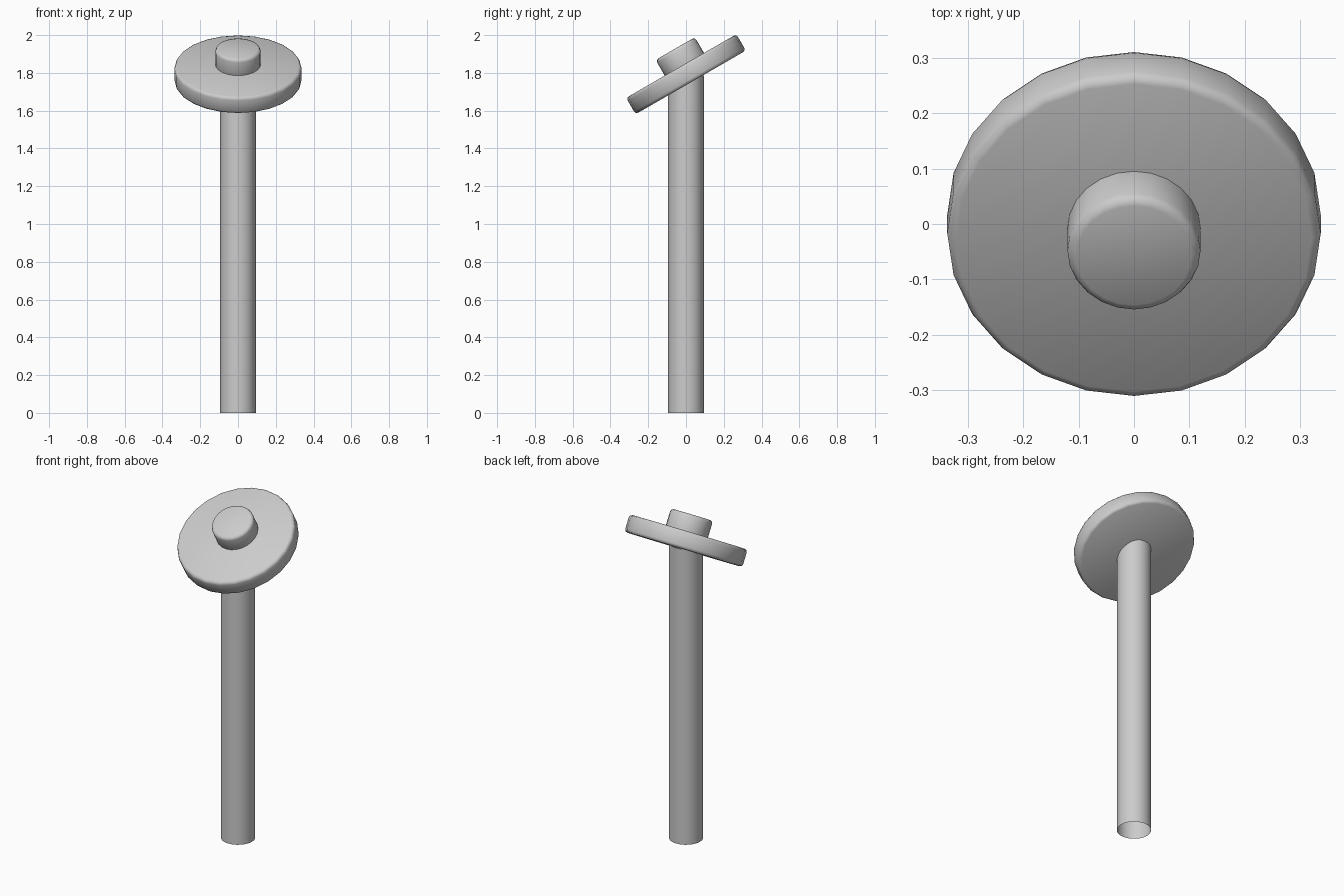
import bpy
import bmesh
from math import radians
from mathutils import Matrix, Vector

cube = bpy.data.objects.get("Cube")
if cube:
    bpy.data.objects.remove(cube, do_unlink=True)

SIDES = 24
TILT = Matrix.Rotation(radians(30), 4, 'X')
DISC_CENTRE = Vector((0, 0, 1.793))

grey = bpy.data.materials.new("plain grey")
grey.use_nodes = True
colour = (0.6, 0.6, 0.6, 1)
grey.diffuse_color = colour
grey.node_tree.nodes["Principled BSDF"].inputs["Base Color"].default_value = colour


def cylinder(name, radius, bottom, top, matrix=Matrix(), offset=0, bevel=0, caps=True):
    """Cylinder along local z, with optional rounded rims, then placed by matrix."""
    bm = bmesh.new()
    bmesh.ops.create_cone(bm, cap_ends=caps, segments=SIDES, radius1=radius,
                          radius2=radius, depth=top - bottom)
    if bevel:
        rims = [e for e in bm.edges if abs(e.verts[0].co.z - e.verts[1].co.z) < 1e-4]
        bmesh.ops.bevel(bm, geom=rims, offset=bevel, segments=2, profile=0.5,
                        affect='EDGES')
    bm.transform(Matrix.Translation((0, offset, (top + bottom) / 2)))
    mesh = bpy.data.meshes.new(name)
    bm.to_mesh(mesh)
    bm.free()
    obj = bpy.data.objects.new(name, mesh)
    bpy.context.collection.objects.link(obj)
    mesh.materials.append(grey)
    obj.matrix_world = matrix
    bpy.ops.object.select_all(action='DESELECT')
    obj.select_set(True)
    bpy.context.view_layer.objects.active = obj
    bpy.ops.object.shade_smooth_by_angle(angle=radians(60))
    return obj


# Open tube standing on the ground
cylinder("pole", 0.094, 0, 1.785, caps=False)

# Tilted round head and the raised hub on its face
head = Matrix.Translation(DISC_CENTRE) @ TILT
cylinder("disc", 0.337, -0.05, 0.05, head, bevel=0.0165)
cylinder("hub", 0.12, 0.0, 0.146, head, offset=0.0187, bevel=0.0165)
